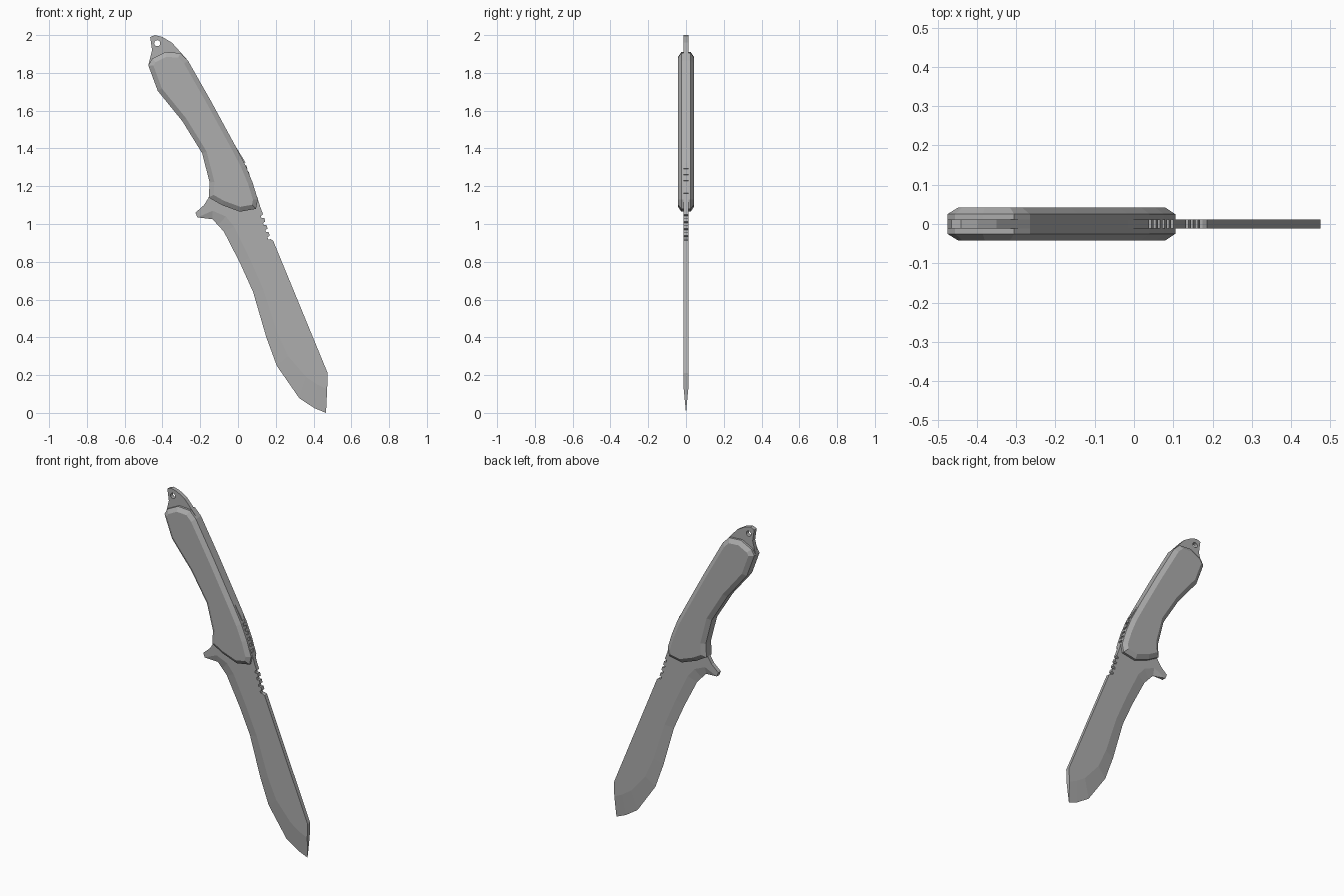
import bpy, bmesh
from mathutils import Vector

if "Cube" in bpy.data.objects:
    bpy.data.objects.remove(bpy.data.objects["Cube"])

T = 0.012   # half thickness of the steel

grey = bpy.data.materials.new("dark_grey")
grey.diffuse_color = (0.42, 0.42, 0.42, 1)
grey.use_nodes = True
grey.node_tree.nodes["Principled BSDF"].inputs["Base Color"].default_value = grey.diffuse_color


def finish(name, bm):
    bmesh.ops.recalc_face_normals(bm, faces=bm.faces)
    me = bpy.data.meshes.new(name)
    bm.to_mesh(me)
    bm.free()
    me.materials.append(grey)
    ob = bpy.data.objects.new(name, me)
    bpy.context.collection.objects.link(ob)
    return ob


def notches(a, b, n, depth, fill=0.5, slant=0.0):
    """Grip notches cut to the left of the line a -> b."""
    a, b = Vector(a), Vector(b)
    d = (b - a) / n
    side = Vector((-d.y, d.x)).normalized() * depth
    pts = []
    for i in range(n):
        p = a + d * (i + (1 - fill) / 2)
        q = p + d * fill
        pts += [p, p + side + d * slant, q + side - d * slant, q]
    return [tuple(p) for p in pts]


def inset(pts, dist):
    """Move a counter-clockwise outline inwards with mitred corners."""
    out = []
    n = len(pts)
    for i in range(n):
        p0, p, p1 = (Vector(pts[j % n]) for j in (i - 1, i, i + 1))
        u, v = (p - p0).normalized(), (p1 - p).normalized()
        nu, nv = Vector((-u.y, u.x)), Vector((-v.y, v.x))
        out.append(tuple(p + (nu + nv) * dist / (1 + nu.dot(nv))))
    return out


# shared handle curves
back = [(0.105, 1.13), (0.077, 1.22), (0.04, 1.31), (-0.015, 1.415),
        (-0.14, 1.645), (-0.265, 1.865)]
belly = [(-0.475, 1.84), (-0.425, 1.705), (-0.295, 1.545), (-0.19, 1.375),
         (-0.15, 1.22), (-0.155, 1.14)]

# full-tang blade: flat body, guard and lanyard tab, with a ground edge
spine = ([(0.475, 0.21), (0.186, 0.912)]
         + notches((0.177, 0.91), (0.13, 1.06), 4, 0.014, 0.5, 0.1)
         + [(0.118, 1.09)]
         + notches((0.103, 1.14), (0.036, 1.335), 6, 0.006)
         + back[3:])
tab = [(-0.305, 1.91), (-0.35, 1.96), (-0.40, 1.99), (-0.44, 2.0),
       (-0.465, 1.99), (-0.455, 1.92)]
guard = [(-0.18, 1.10), (-0.225, 1.06), (-0.215, 1.035)]
edge = [(-0.135, 1.025), (-0.105, 0.993), (-0.075, 0.96), (0.01, 0.795),
        (0.08, 0.64), (0.15, 0.40), (0.205, 0.25), (0.325, 0.077),
        (0.405, 0.025), (0.466, 0.0)]
grind = [(-0.135, 1.07), (-0.065, 1.04), (-0.02, 0.985), (0.06, 0.82),
         (0.135, 0.65), (0.21, 0.42), (0.265, 0.30), (0.36, 0.19),
         (0.42, 0.15), (0.472, 0.125)]
rim = [grind[-1]] + spine + tab + belly + guard
flat = rim + grind[:-1]

bm = bmesh.new()
cut = [bm.verts.new((x, 0, z)) for x, z in edge]
faces = [[bm.verts.new((x, s * T, z)) for x, z in flat] for s in (-1, 1)]
for vs in faces:
    bm.faces.new(vs)
    g = vs[len(rim):] + [vs[0]]
    bm.faces.new((vs[len(rim) - 1], cut[0], g[0]))
    for i in range(len(cut) - 1):
        bm.faces.new((cut[i], cut[i + 1], g[i + 1], g[i]))
f, r = faces
for i in range(len(rim) - 1):
    bm.faces.new((f[i], f[i + 1], r[i + 1], r[i]))
bm.faces.new((f[0], r[0], cut[-1]))
k = len(rim) - 1
bm.faces.new((f[k], r[k], cut[0]))
blade = finish("blade_and_tang", bm)

# lanyard hole
bpy.ops.mesh.primitive_cylinder_add(vertices=12, radius=0.016, depth=0.2,
                                    location=(-0.428, 0, 1.957),
                                    rotation=(1.5708, 0, 0))
cutter = bpy.context.object
cutter.name = "lanyard_hole_cutter"
cutter.data.materials.append(grey)
cutter.hide_render = True
cutter.display_type = 'WIRE'
mod = blade.modifiers.new("lanyard_hole", 'BOOLEAN')
mod.operation = 'DIFFERENCE'
mod.solver = 'EXACT'
mod.object = cutter

# handle scales: straight wall, then a chamfer, mirrored to both sides
outline = (back + [(-0.305, 1.905), (-0.385, 1.91), (-0.455, 1.875)] + belly
           + [(-0.085, 1.10), (0.01, 1.065), (0.095, 1.08)])
bm = bmesh.new()
rings = [[bm.verts.new((x, y, z)) for x, z in pts] for pts, y in
         ((outline, T), (outline, 0.025), (inset(outline, 0.025), 0.042))]
n = len(outline)
for a, b in zip(rings, rings[1:]):
    for i in range(n):
        j = (i + 1) % n
        bm.faces.new((a[i], a[j], b[j], b[i]))
bm.faces.new(rings[0])
bm.faces.new(rings[-1])
scales = finish("handle_scales", bm)
mir = scales.modifiers.new("both_sides", 'MIRROR')
mir.use_axis = (False, True, False)
mir.use_mirror_merge = False
